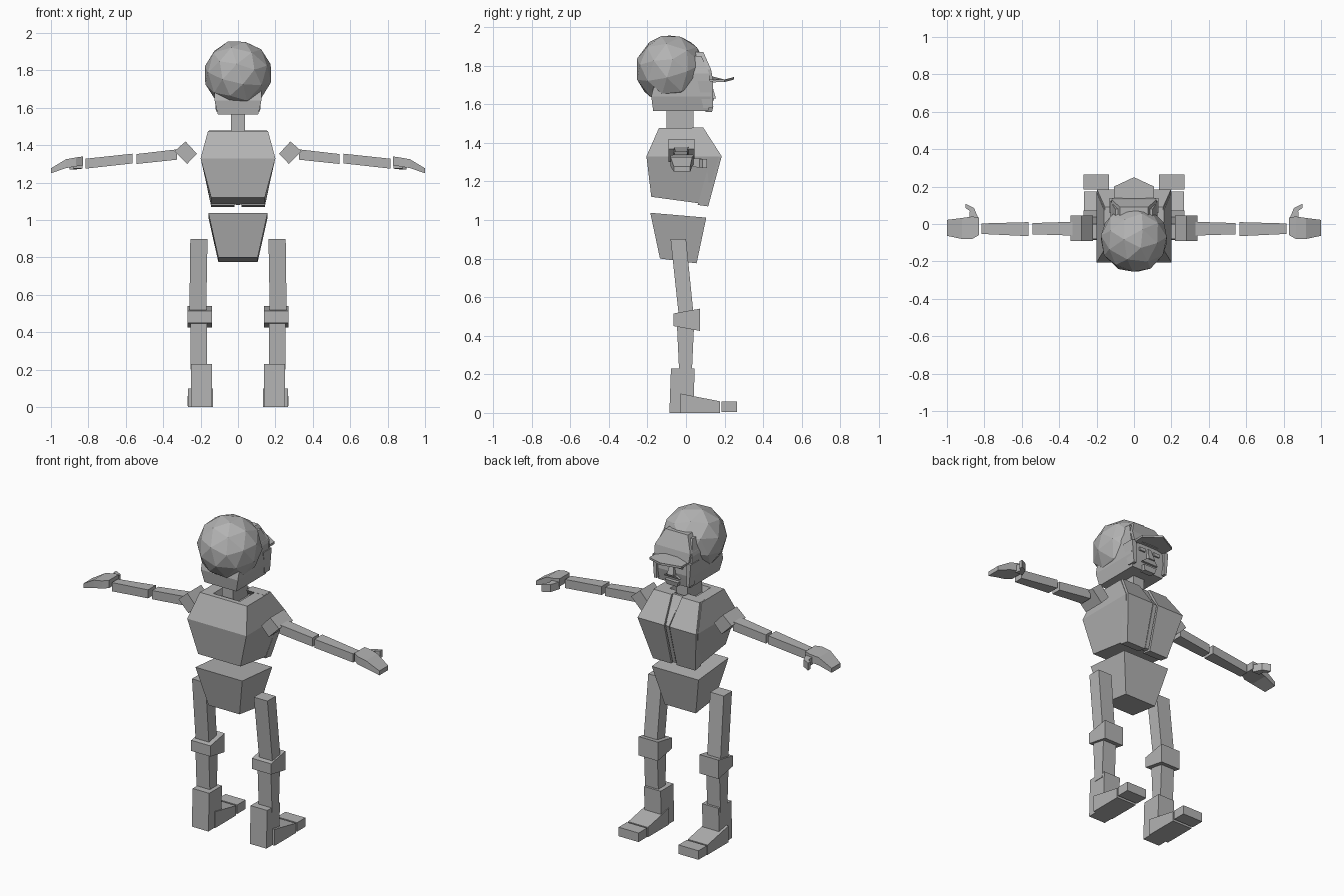
import bpy, bmesh
from mathutils import Vector

old = bpy.data.objects.get("Cube")
if old:
    bpy.data.objects.remove(old, do_unlink=True)

grey = bpy.data.materials.new("plain grey")
grey.use_nodes = True
colour = (.45, .45, .45, 1)
grey.diffuse_color = colour
for node in grey.node_tree.nodes:
    if node.type == 'BSDF_PRINCIPLED':
        node.inputs["Base Color"].default_value = colour


def finish(name, bm, mirror=False):
    bmesh.ops.recalc_face_normals(bm, faces=bm.faces)
    mesh = bpy.data.meshes.new(name)
    bm.to_mesh(mesh)
    bm.free()
    mesh.materials.append(grey)
    obj = bpy.data.objects.new(name, mesh)
    bpy.context.scene.collection.objects.link(obj)
    if mirror:
        obj.modifiers.new("mirror", 'MIRROR')
    return obj


def loft(name, rings, mirror=False):
    """Skin a stack of matching rings and cap both ends."""
    bm = bmesh.new()
    rows = [[bm.verts.new(p) for p in ring] for ring in rings]
    count = len(rows[0])
    for low, high in zip(rows, rows[1:]):
        for i in range(count):
            j = (i + 1) % count
            bm.faces.new((low[i], low[j], high[j], high[i]))
    bm.faces.new(rows[0])
    bm.faces.new(rows[-1])
    return finish(name, bm, mirror)


def level(x0, x1, y0, y1, z, z_front=None):
    """Rectangle across z, optionally tilted along y."""
    zf = z if z_front is None else z_front
    return [(x0, y0, z), (x1, y0, z), (x1, y1, zf), (x0, y1, zf)]


def wide(half, y0, y1, z, z_front=None):
    return level(-half, half, y0, y1, z, z_front)


def slice_x(x, y0, y1, z0, z1):
    return [(x, y0, z0), (x, y1, z0), (x, y1, z1), (x, y0, z1)]


def extrude(name, outline, offset, mirror=False):
    """Prism from a flat outline moved along an offset."""
    shift = Vector(offset)
    return loft(name, [outline, [Vector(p) + shift for p in outline]], mirror)


# Hair, head and neck
bm = bmesh.new()
bmesh.ops.create_icosphere(bm, subdivisions=2, radius=.183)
hair = finish("hair_ball", bm)
hair.location = (0, -.08, 1.78)
hair.rotation_euler = (.3, .15, .2)

loft("head", [wide(.108, -.17, .115, 1.565),
              wide(.125, -.18, .13, 1.64),
              wide(.125, -.15, .12, 1.76),
              wide(.1, -.1, .08, 1.85)])
loft("neck", [wide(.037, -.1, .04, 1.42), wide(.037, -.1, .04, 1.58)])

# Face details
loft("nose", [wide(.022, .12, .155, 1.63), wide(.01, .12, .135, 1.7)])
loft("moustache", [wide(.055, .12, .138, 1.61), wide(.03, .12, .147, 1.63)])
loft("chin", [wide(.035, .1, .135, 1.56), wide(.045, .1, .142, 1.59)])
loft("eye", [level(.03, .07, .12, .136, 1.675),
             level(.03, .07, .12, .136, 1.695)], True)
loft("sideburn", [level(.1, .118, .09, .14, 1.58),
                  level(.1, .13, .06, .14, 1.72)], True)

# Cap
loft("cap_front", [wide(.115, .0, .14, 1.725),
                   wide(.12, .0, .13, 1.78),
                   wide(.075, .0, .09, 1.87)])
brim = [(-.105, .1, 1.712), (-.108, .2, 1.715), (0, .25, 1.728),
        (.108, .2, 1.715), (.105, .1, 1.712), (0, .1, 1.74)]
extrude("cap_brim", brim, (0, 0, .013))

# Chest with sunken collar
loft("chest", [wide(.143, -.18, .1, 1.12, 1.082),
               wide(.2, -.205, .17, 1.33),
               wide(.16, -.14, .075, 1.477),
               wide(.09, -.11, .06, 1.477),
               wide(.08, -.1, .05, 1.44)])
loft("jacket_front", [level(.018, .143, .06, .115, 1.078, 1.07),
                      level(.018, .198, .13, .185, 1.33),
                      level(.035, .155, .03, .09, 1.478)], True)
loft("jacket_zip", [wide(.012, .08, .112, 1.08),
                    wide(.012, .15, .181, 1.33),
                    wide(.02, .05, .08, 1.46)])

# Pelvis
loft("pelvis", [wide(.105, -.135, .055, .8, .775),
                wide(.158, -.185, .105, 1.037, 1.012)])

# Legs
loft("thigh", [level(.17, .26, -.037, .04, .5),
               level(.163, .255, -.08, 0, .9)], True)
loft("knee_pad", [level(.14, .27, -.066, .072, .45, .425),
                  level(.14, .27, -.066, .072, .515, .54)], True)
loft("shin", [level(.165, .255, -.035, .03, .2),
              level(.165, .255, -.047, .042, .46)], True)
loft("boot", [level(.14, .252, -.086, .038, 0),
              level(.14, .252, -.078, .045, .23)], True)
loft("foot", [level(.135, .268, -.028, .175, 0),
              level(.135, .268, -.028, .175, .1, .06)], True)
loft("toe", [level(.135, .27, .185, .265, .005),
             level(.135, .27, .185, .265, .06)], True)

# Arms
block = [(.22, -.09, 1.355), (.28, -.09, 1.42),
         (.34, -.09, 1.368), (.272, -.09, 1.3)]
extrude("shoulder_block", block, (0, .135, 0), True)
loft("upper_arm", [slice_x(.325, -.062, .012, 1.323, 1.378),
                   slice_x(.543, -.055, .005, 1.3, 1.353)], True)
loft("forearm", [slice_x(.563, -.065, .01, 1.303, 1.355),
                 slice_x(.815, -.053, .003, 1.275, 1.328)], True)

# Hands
loft("hand", [slice_x(.83, -.06, .035, 1.293, 1.34),
              slice_x(.865, -.08, .04, 1.287, 1.335),
              slice_x(.92, -.08, .032, 1.278, 1.325),
              slice_x(1, -.063, .022, 1.25, 1.277)], True)
thumb = [(.832, .03, 1.275), (.855, .085, 1.272), (.9, .108, 1.27),
         (.9, .085, 1.27), (.878, .07, 1.272), (.88, .03, 1.275)]
extrude("thumb", thumb, (0, 0, .045), True)
